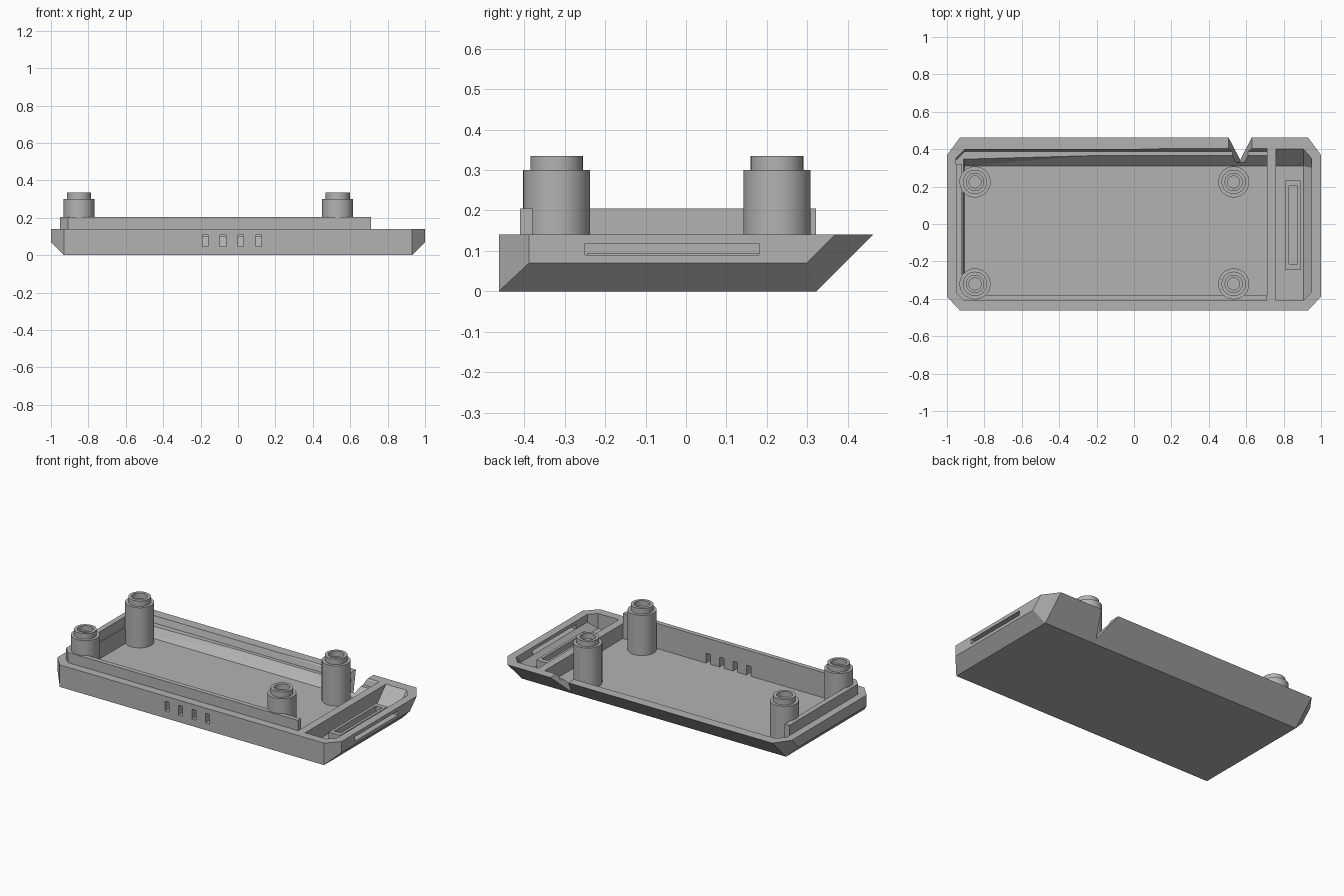
import bpy, bmesh, math

if "Cube" in bpy.data.objects:
    bpy.data.objects.remove(bpy.data.objects["Cube"])

grey = bpy.data.materials.new("grey plastic")
grey.diffuse_color = (0.45, 0.45, 0.45, 1)
grey.use_nodes = True
grey.node_tree.nodes["Principled BSDF"].inputs["Base Color"].default_value = grey.diffuse_color


def finish(name, bm):
    bmesh.ops.recalc_face_normals(bm, faces=bm.faces)
    me = bpy.data.meshes.new(name)
    bm.to_mesh(me)
    bm.free()
    me.materials.append(grey)
    ob = bpy.data.objects.new(name, me)
    bpy.context.collection.objects.link(ob)
    return ob


def hull(name, pts):
    bm = bmesh.new()
    for p in pts:
        bm.verts.new(p)
    bmesh.ops.convex_hull(bm, input=bm.verts)
    bmesh.ops.dissolve_limit(bm, angle_limit=0.01, verts=bm.verts, edges=bm.edges)
    return finish(name, bm)


def box(name, x0, x1, y0, y1, z0, z1):
    return hull(name, [(x, y, z) for x in (x0, x1) for y in (y0, y1) for z in (z0, z1)])


def prism(name, outline, z0, z1):
    bm = bmesh.new()
    f = bm.faces.new([bm.verts.new((x, y, z0)) for x, y in outline])
    r = bmesh.ops.extrude_face_region(bm, geom=[f])
    for v in r["geom"]:
        if isinstance(v, bmesh.types.BMVert):
            v.co.z = z1
    return finish(name, bm)


def cut(target, cutter):
    cutter.hide_render = True
    m = target.modifiers.new("cut", "BOOLEAN")
    m.operation = "DIFFERENCE"
    m.solver = "EXACT"
    m.object = cutter
    bpy.context.view_layer.objects.active = target
    bpy.ops.object.modifier_apply(modifier=m.name)
    bpy.data.objects.remove(cutter)


FLOOR = 0.045

# Tray body: upright front, back leaning outward, clipped corners
pts = []
for s in (-1, 1):
    pts += [(s * .93, -.463, 0), (s * .93, .323, 0),
            (s, -.388, .07), (s, .298, .07),
            (s * .93, -.463, .14), (s, -.388, .14),
            (s, .368, .14), (s * .93, .463, .14)]
tray = hull("tray", pts)

# Main compartment with sloping back wall
cut(tray, hull("main_cutter", [
    (.71, -.38, FLOOR), (-.87, -.38, FLOOR), (-.905, -.345, FLOOR),
    (-.905, .31, FLOOR), (.71, .31, FLOOR),
    (.71, -.38, .18), (-.89, -.38, .18), (-.92, -.35, .18),
    (-.92, .40, .18), (.71, .445, .18)]))

# Step along the back rim
cut(tray, hull("step_cutter", [
    (x, y, z) for z, b in ((.10, .388), (.16, .405))
    for x, y in ((.71, .2), (.71, b), (-.905, b), (-.952, b - .047), (-.952, .32), (-.9, .2))]))

# Side compartment
cut(tray, hull("side_cutter", [
    (.76, -.41, FLOOR), (.905, -.41, FLOOR), (.905, .31, FLOOR), (.76, .31, FLOOR),
    (.95, -.365, .09), (.95, .30, .09),
    (.76, -.41, .16), (.905, -.41, .16), (.95, -.365, .16),
    (.95, .37, .16), (.905, .42, .16), (.76, .42, .16)]))

# V notch in the back wall
cut(tray, hull("notch_cutter", [
    (x, y, z) for y in (.33, .6)
    for x, z in ((.50, .15), (.635, .15), (.568, .02))]))

# Vent slots in the front and one long slot in the right side
for x in (-.175, -.08, .015, .11):
    cut(tray, box("vent_cutter", x - .015, x + .015, -.5, -.36, FLOOR, .107))
cut(tray, box("slot_cutter", .93, 1.1, -.25, .18, .09, .118))

# Raised lip along the front and left
prism("lip", [(.71, -.41), (-.91, -.41), (-.953, -.367), (-.953, .322),
              (-.92, .322), (-.92, -.35), (-.89, -.38), (.71, -.38)], .11, .205)

# Raised frame in the side compartment
frame = box("slot_frame", .81, .89, -.245, .232, FLOOR - .01, .095)
cut(frame, box("frame_cutter", .828, .873, -.215, .203, FLOOR + .001, .2))

# Hollow stepped posts
profile = [(.083, FLOOR - .01), (.083, .30), (.065, .30), (.065, .335),
           (.046, .335), (.046, .30), (.032, .30), (.032, FLOOR), (0, FLOOR)]
for cx, side in ((-.85, "left"), (.533, "right")):
    for cy, end in ((-.32, "front"), (.225, "back")):
        bm = bmesh.new()
        vs = [bm.verts.new((cx + r, cy, z)) for r, z in profile]
        es = [bm.edges.new(p) for p in zip(vs, vs[1:])]
        bmesh.ops.spin(bm, geom=vs + es, cent=(cx, cy, 0), axis=(0, 0, 1),
                       angle=2 * math.pi, steps=40)
        bmesh.ops.remove_doubles(bm, verts=bm.verts, dist=1e-4)
        post = finish(f"{end}_{side}_post", bm)
        bpy.ops.object.select_all(action="DESELECT")
        post.select_set(True)
        bpy.context.view_layer.objects.active = post
        bpy.ops.object.shade_smooth_by_angle(angle=math.radians(30))
